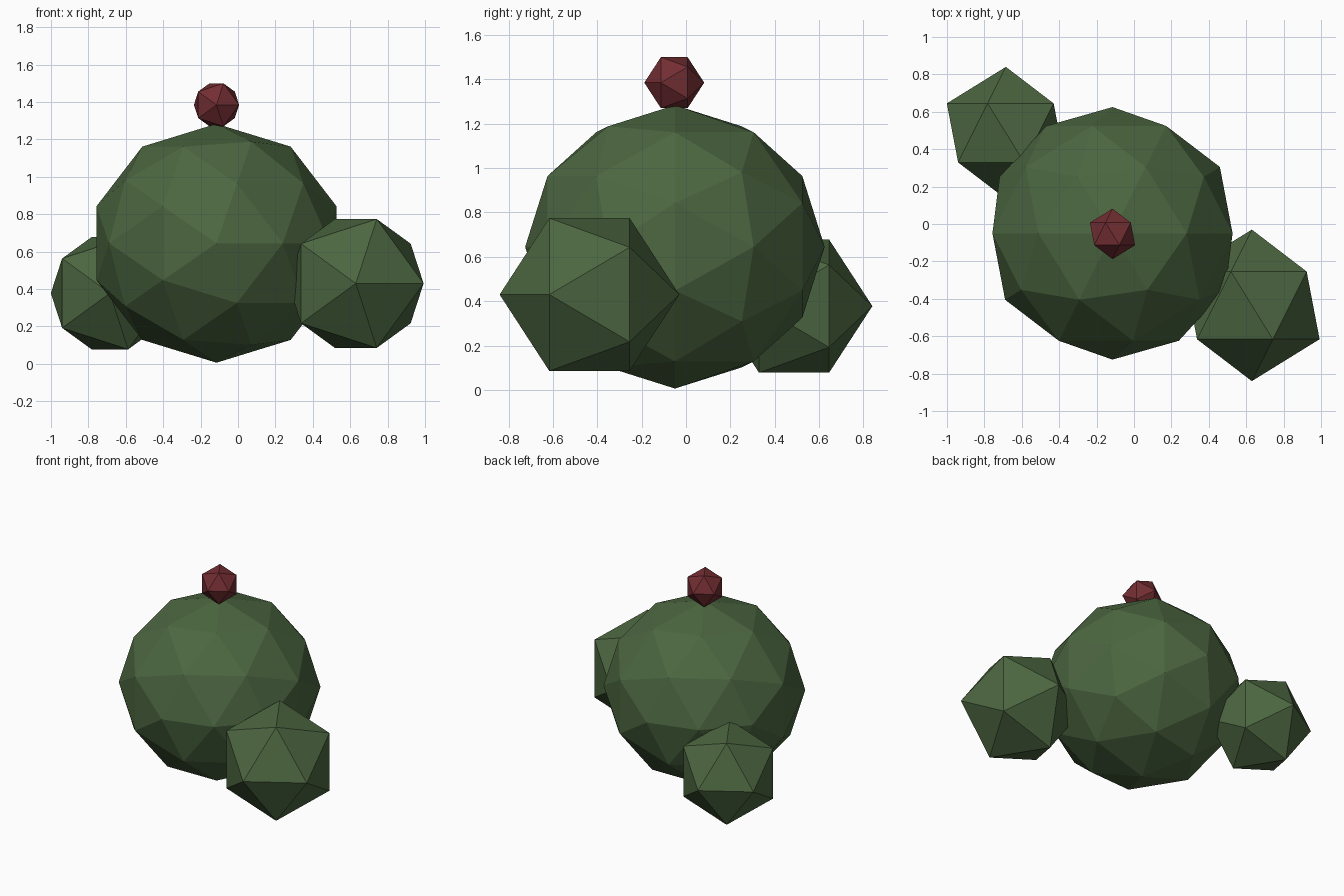
import bpy, math

if "Cube" in bpy.data.objects:
    bpy.data.objects.remove(bpy.data.objects["Cube"])


def material(name, rgb):
    m = bpy.data.materials.new(name)
    m.diffuse_color = (*rgb, 1.0)
    m.use_nodes = True
    m.node_tree.nodes["Principled BSDF"].inputs["Base Color"].default_value = m.diffuse_color
    return m


green = material("leaf green", (0.072, 0.135, 0.052))
red = material("berry red", (0.17, 0.027, 0.032))


def ball(name, center, radius, detail, mat, squash=1.0):
    # faceted ball with its poles along y; squash flattens it vertically
    bpy.ops.mesh.primitive_ico_sphere_add(
        subdivisions=detail, radius=radius, location=center,
        rotation=(math.pi / 2, 0, 0))
    obj = bpy.context.object
    obj.name = name
    obj.scale = (1, squash, 1)
    obj.data.materials.append(mat)
    bpy.ops.object.shade_flat()
    return obj


# large central body
ball("main_body", (-0.115, -0.05, 0.645), 0.675, 2, green, 0.946)
# side lobes
ball("front_right_lobe", (0.63, -0.435, 0.43), 0.405, 1, green)
ball("back_left_lobe", (-0.685, 0.487, 0.378), 0.353, 1, green)
# bud on top
ball("top_bud", (-0.115, -0.053, 1.385), 0.135, 1, red)
